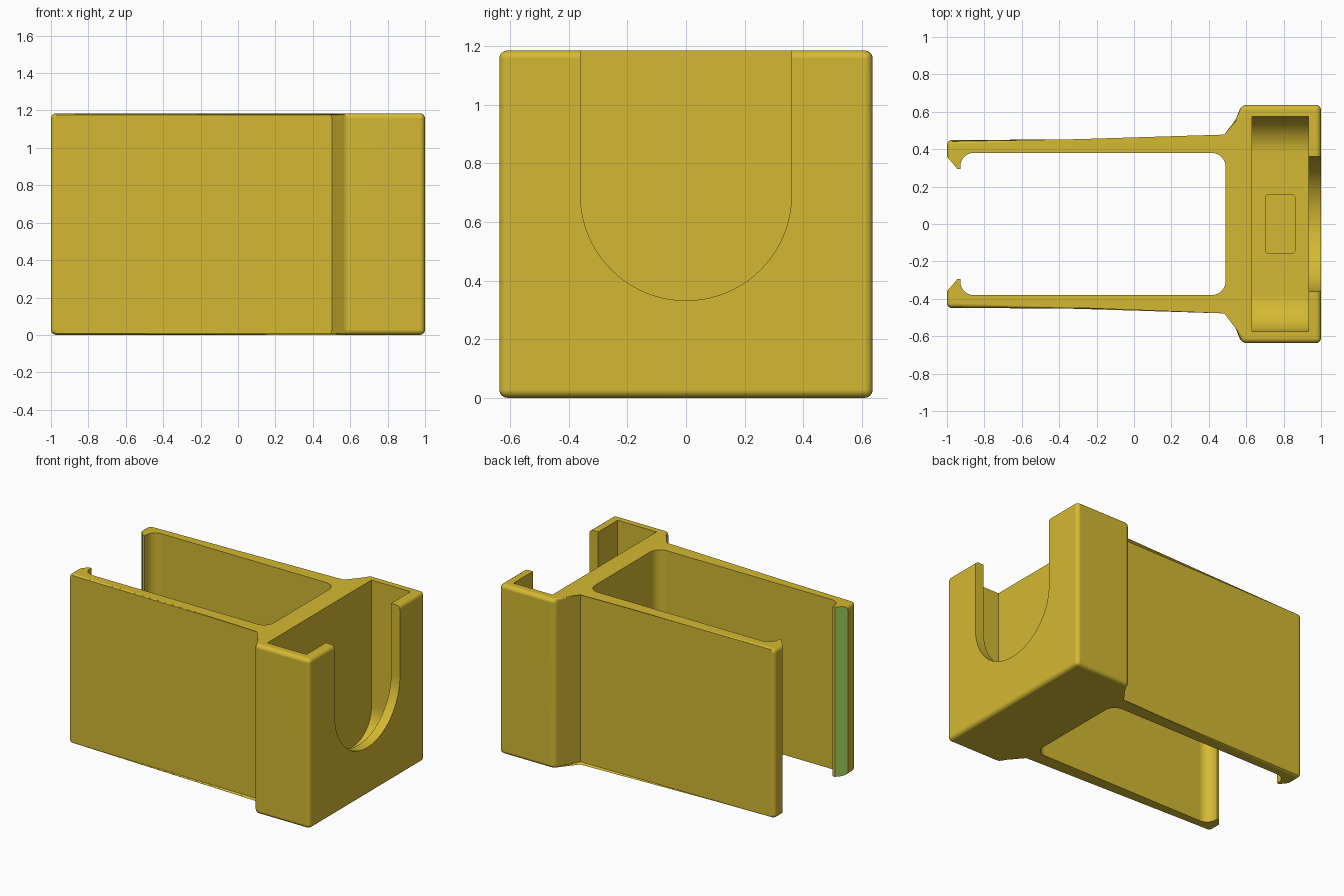
import bpy, bmesh, math
from mathutils import Vector

cube = bpy.data.objects.get("Cube")
if cube:
    bpy.data.objects.remove(cube, do_unlink=True)

HEIGHT = 1.185


def material(name, rgb):
    mat = bpy.data.materials.new(name)
    mat.use_nodes = True
    mat.diffuse_color = (*rgb, 1)
    mat.node_tree.nodes["Principled BSDF"].inputs["Base Color"].default_value = (*rgb, 1)
    return mat


def arc(cx, cy, r, start, end, steps):
    angles = [math.radians(start + (end - start) * i / steps) for i in range(steps + 1)]
    return [(cx + r * math.cos(a), cy + r * math.sin(a)) for a in angles]


def prism(name, outline, low, high, along_x=False, bevel_rule=None):
    """Extrude a closed outline along z, or a (y, z) outline along x."""
    bm = bmesh.new()

    def place(p, h):
        return bm.verts.new((h, p[0], p[1]) if along_x else (p[0], p[1], h))

    bottom = [place(p, low) for p in outline]
    top = [place(p, high) for p in outline]
    n = len(outline)
    bm.faces.new(bottom[::-1])
    bm.faces.new(top)
    for i in range(n):
        j = (i + 1) % n
        bm.faces.new((bottom[i], bottom[j], top[j], top[i]))
    if bevel_rule:
        bm.verts.index_update()
        edges = [e for e in bm.edges if bevel_rule(*(v.index % n for v in e.verts), n)]
        bmesh.ops.bevel(bm, geom=edges, offset=0.028, segments=4, profile=0.5, affect='EDGES')
    bmesh.ops.recalc_face_normals(bm, faces=bm.faces)
    mesh = bpy.data.meshes.new(name)
    bm.to_mesh(mesh)
    bm.free()
    obj = bpy.data.objects.new(name, mesh)
    bpy.context.collection.objects.link(obj)
    return obj


def mirrored(half):
    return half + [(x, -y) for x, y in reversed(half)]


def outer_edge(a, b, n):
    """Outer rim edges and convex outer corners, not the hooks or the inside."""
    a, b = min(a, n - 1 - a), min(b, n - 1 - b)
    if a == b:
        return a in (0, 1, 3)
    return max(a, b) <= 4


def rim_rule(a, b, n):
    # Vertical edges share one outline index; the closing rim edge joins first and last
    if a != b and {a, b} == {0, n - 1}:
        return True
    return outer_edge(a, b, n)


# Plan outline: wide box, flared shoulder, arm, hooked tip, rounded inside
half = [(1, 0.637), (0.575, 0.637), (0.502, 0.45), (-1, 0.45), (-1, 0.36),
        (-0.945, 0.295), (-0.928, 0.295)]
half += arc(-0.858, 0.31, 0.07, 180, 90, 8)
half += arc(0.415, 0.305, 0.075, 90, 0, 8)
body = prism("clip_holder_body", mirrored(half), 0, HEIGHT, bevel_rule=rim_rule)

# Deep pocket with rounded lower corners
floor, r, wide = 0.1, 0.2, 0.575
pocket = prism("pocket_cutter", mirrored_pocket := (
    [(wide, 1.5), (-wide, 1.5)]
    + arc(-wide + r, floor + r, r, 180, 270, 12)
    + arc(wide - r, floor + r, r, 270, 360, 12)), 0.63, 0.932, along_x=True)

# U-shaped opening in the end wall
slot = prism("slot_cutter", [(0.36, 1.5), (-0.36, 1.5)] + arc(0, 0.692, 0.36, 180, 360, 40),
             0.8, 1.2, along_x=True)

# Small rounded recess in the pocket floor
corners = [(0.84, 0.135, 0), (0.725, 0.135, 90), (0.725, -0.135, 180), (0.84, -0.135, 270)]
recess_outline = []
for x, y, a in corners:
    recess_outline += arc(x, y, 0.023, a, a + 90, 4)
recess = prism("recess_cutter", recess_outline, 0.06, 0.2)

bpy.context.view_layer.objects.active = body
body.select_set(True)
for cutter in (pocket, slot, recess):
    cutter.hide_render = True
    mod = body.modifiers.new(cutter.name, 'BOOLEAN')
    mod.operation = 'DIFFERENCE'
    mod.solver = 'EXACT'
    mod.object = cutter
    bpy.ops.object.modifier_apply(modifier=mod.name)
    bpy.data.objects.remove(cutter, do_unlink=True)

# Gold body with green lead-in faces on the two hooks
body.data.materials.clear()
body.data.materials.append(material("gold", (0.658, 0.485, 0.032)))
body.data.materials.append(material("green", (0.328, 0.61, 0.102)))
for face in body.data.polygons:
    n, c = face.normal, face.center
    lead_in = c.x < -0.94 and n.x < -0.3 and n.y * c.y < -0.1 and abs(n.z) < 0.1
    face.material_index = 1 if lead_in else 0

# Smooth fillets, crisp corners, flat broad faces
bpy.ops.object.shade_smooth_by_angle(angle=math.radians(30))
weighted = body.modifiers.new("flat_face_normals", 'WEIGHTED_NORMAL')
weighted.keep_sharp = True
